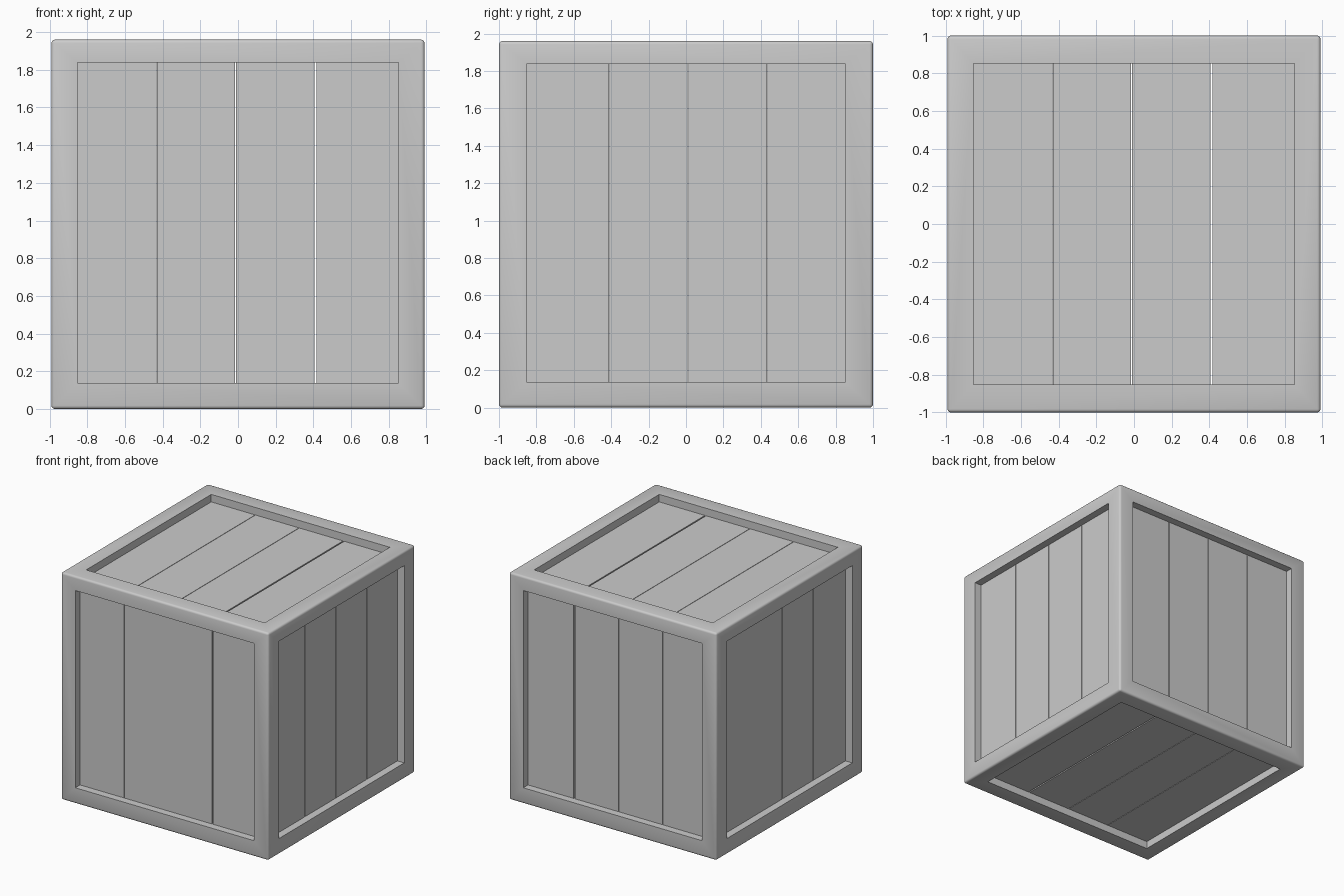
import bpy

if "Cube" in bpy.data.objects:
    bpy.data.objects.remove(bpy.data.objects["Cube"])

HX, HY, H = 0.99, 1.0, 1.96      # outer half width, half depth, height
OX = OY = 0.852                  # half size of the openings
Z0, Z1 = 0.137, 1.838            # opening bottom and top
RECESS, THICK = 0.065, 0.05      # plank inset and thickness
GAPS_X = [(-0.431, 0.004), (-0.013, 0.004), (0.411, 0.011)]
GAPS_Y = [(-0.411, 0.004), (0.011, 0.004), (0.434, 0.004)]


def box(name, lo, hi):
    bpy.ops.mesh.primitive_cube_add(size=1)
    ob = bpy.context.object
    ob.name = name
    ob.location = [(a + b) / 2 for a, b in zip(lo, hi)]
    ob.scale = [b - a for a, b in zip(lo, hi)]
    bpy.ops.object.transform_apply(location=True, rotation=False, scale=True)
    return ob


def strips(lo, hi, gaps):
    """Split the span lo..hi into planks at the gap centres."""
    starts = [lo] + [c + w / 2 for c, w in gaps]
    ends = [c - w / 2 for c, w in gaps] + [hi]
    return list(zip(starts, ends))


# Frame: softly bevelled block with three openings cut right through
frame = box("frame", (-HX, -HY, 0), (HX, HY, H))
bevel = frame.modifiers.new("soft_edges", "BEVEL")
bevel.width = 0.018
bevel.segments = 3
cutters = [
    box("cutter_x", (-2, -OY, Z0), (2, OY, Z1)),
    box("cutter_y", (-OX, -2, Z0), (OX, 2, Z1)),
    box("cutter_z", (-OX, -OY, -1), (OX, OY, 3)),
]
for c in cutters:
    mod = frame.modifiers.new("opening", "BOOLEAN")
    mod.operation = "DIFFERENCE"
    mod.solver = "EXACT"
    mod.object = c
    c.hide_render = True
bpy.ops.object.select_all(action="DESELECT")
frame.select_set(True)
bpy.context.view_layer.objects.active = frame
for name in [m.name for m in frame.modifiers]:
    bpy.ops.object.modifier_apply(modifier=name)
for c in cutters:
    bpy.data.objects.remove(c)
bpy.ops.object.shade_smooth_by_angle()

# Front, back, top and bottom planks, side by side along x
E = 0.01                         # how far planks tuck into the frame
for i, (a, b) in enumerate(strips(-OX - E, OX + E, GAPS_X)):
    f, t = HY - RECESS, H - RECESS
    box(f"front_plank_{i}", (a, -f, Z0 - E), (b, -f + THICK, Z1 + E))
    box(f"back_plank_{i}", (a, f - THICK, Z0 - E), (b, f, Z1 + E))
    box(f"top_plank_{i}", (a, -OY - E, t - THICK), (b, OY + E, t))
    box(f"bottom_plank_{i}", (a, -OY - E, RECESS), (b, OY + E, RECESS + THICK))

# Left and right planks, side by side along y
for i, (a, b) in enumerate(strips(-OY - E, OY + E, GAPS_Y)):
    s = HX - RECESS
    box(f"right_plank_{i}", (s - THICK, a, Z0 - E), (s, b, Z1 + E))
    box(f"left_plank_{i}", (-s, a, Z0 - E), (-s + THICK, b, Z1 + E))
